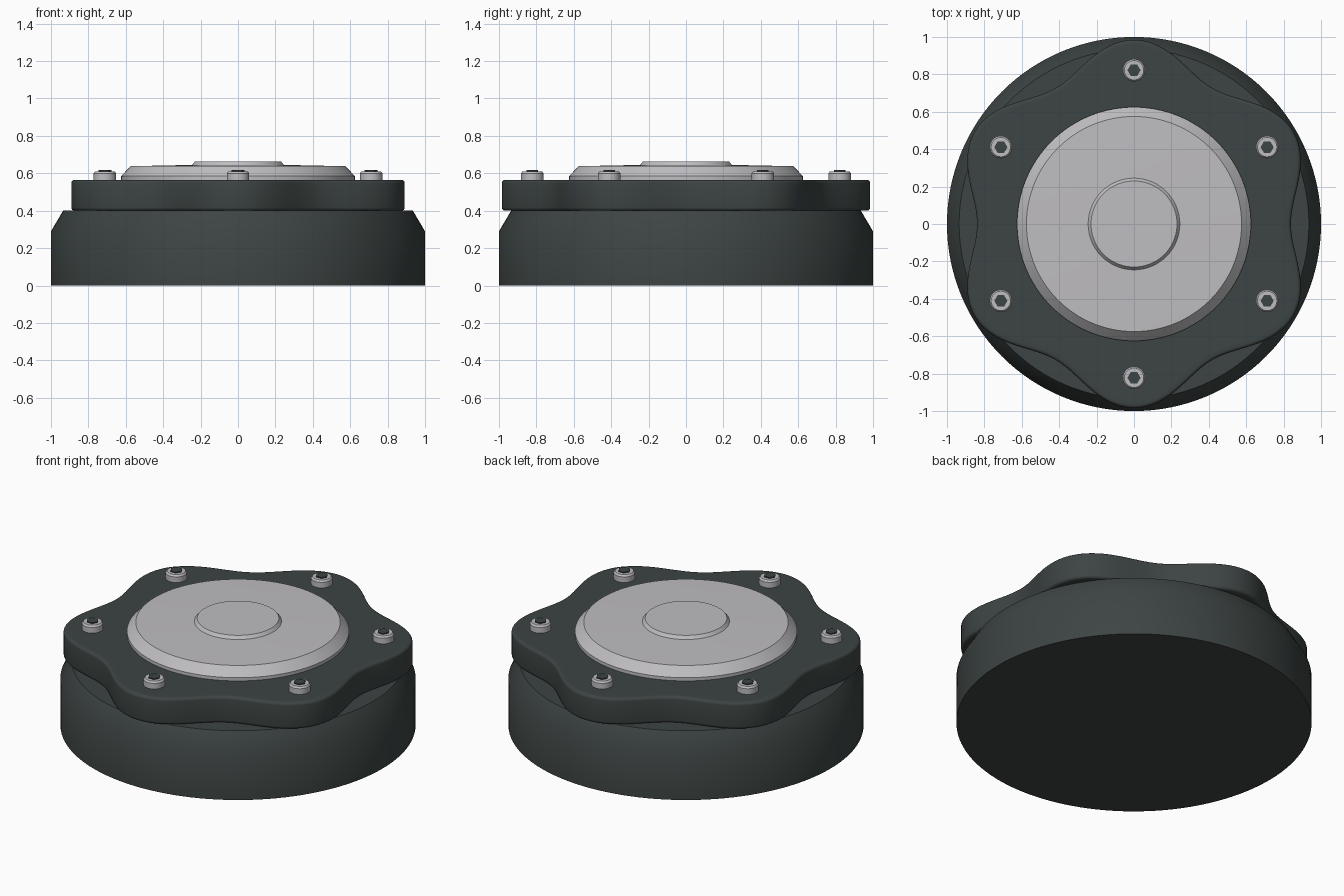
import bpy, bmesh, math
from math import sin, cos, pi, radians

if "Cube" in bpy.data.objects:
    bpy.data.objects.remove(bpy.data.objects["Cube"], do_unlink=True)


def make_material(name, colour):
    mat = bpy.data.materials.new(name)
    mat.use_nodes = True
    mat.diffuse_color = (*colour, 1)
    mat.node_tree.nodes["Principled BSDF"].inputs["Base Color"].default_value = (*colour, 1)
    return mat


dark = make_material("dark grey green", (0.046, 0.058, 0.056))
silver = make_material("silver", (0.52, 0.51, 0.53))


def lathe(name, profile, mat, sides=128, wave=0.0, centre=(0, 0), smooth=35):
    """Stack rings of (radius, z); wave adds six lobes to every ring."""
    bm = bmesh.new()
    rings = []
    for radius, z in profile:
        ring = []
        for i in range(sides):
            a = 2 * pi * i / sides
            r = radius - wave * cos(6 * a)
            ring.append(bm.verts.new((r * cos(a), r * sin(a), z)))
        rings.append(ring)
    for low, high in zip(rings, rings[1:]):
        for i in range(sides):
            j = (i + 1) % sides
            bm.faces.new((low[i], low[j], high[j], high[i]))
    bm.faces.new(rings[0][::-1])
    bm.faces.new(rings[-1])
    mesh = bpy.data.meshes.new(name)
    bm.to_mesh(mesh)
    bm.free()
    mesh.materials.append(mat)
    obj = bpy.data.objects.new(name, mesh)
    obj.location = (*centre, 0)
    bpy.context.collection.objects.link(obj)
    bpy.ops.object.select_all(action="DESELECT")
    obj.select_set(True)
    bpy.context.view_layer.objects.active = obj
    bpy.ops.object.shade_smooth_by_angle(angle=radians(smooth))
    return obj


# Round base with a sloped shoulder
lathe("base", [(1, 0), (1, 0.29), (0.935, 0.4)], dark)

# Six-lobed flange with rounded rims
bevel, bottom, top, reach = 0.018, 0.4, 0.565, 0.912
steps = [radians(22.5 * k) for k in range(5)]
lower = [(reach - bevel * (1 - sin(t)), bottom + bevel * (1 - cos(t))) for t in steps]
upper = [(r, bottom + top - z) for r, z in reversed(lower)]
inner = reach - 2 * bevel
lathe("lobed_flange", [(inner, bottom)] + lower + upper + [(inner, top)],
      dark, sides=192, wave=0.073)

# Chamfered cover disc and central button
lathe("cover_disc", [(0.625, 0.55), (0.625, 0.585), (0.575, 0.638), (0.245, 0.645)], silver)
lathe("centre_button", [(0.245, 0.63), (0.245, 0.645), (0.23, 0.664)], silver, smooth=25)

# Bolts with dark hexagonal centres, one per lobe
for k in range(6):
    a = radians(30 + 60 * k)
    spot = (0.822 * cos(a), 0.822 * sin(a))
    lathe(f"bolt_head_{k + 1}", [(0.06, 0.555), (0.06, 0.6), (0.052, 0.611)],
          silver, sides=32, centre=spot, smooth=30)
    lathe(f"bolt_socket_{k + 1}", [(0.035, 0.6), (0.035, 0.618)],
          dark, sides=6, centre=spot, smooth=20)
